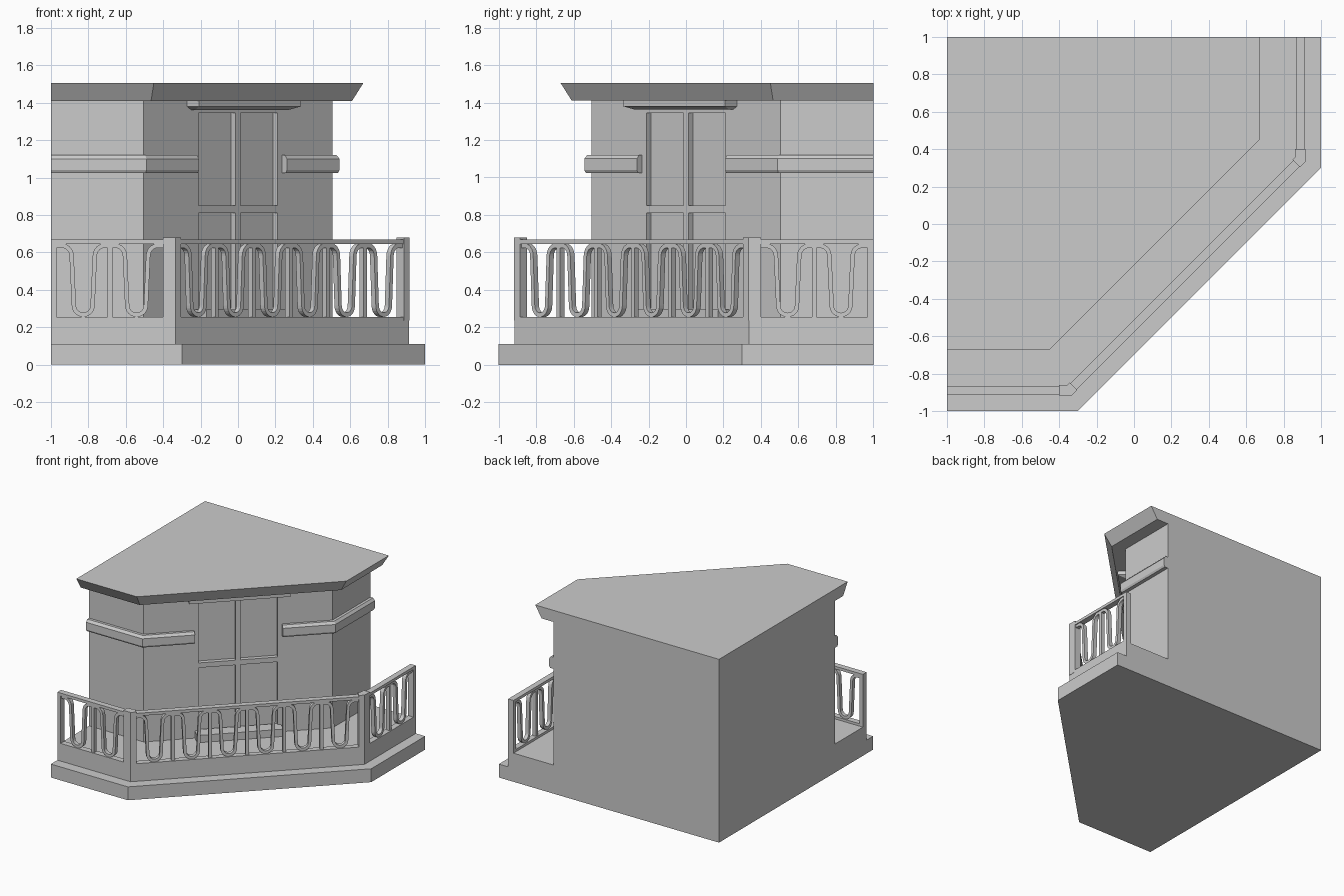
import bpy, bmesh, math
from mathutils import Vector

if "Cube" in bpy.data.objects:
    bpy.data.objects.remove(bpy.data.objects["Cube"])

R2 = math.sqrt(2)


def loft(bm, rings):
    """Join closed rings of points into a capped solid."""
    vs = [[bm.verts.new(p) for p in r] for r in rings]
    n = len(vs[0])
    for a, b in zip(vs, vs[1:]):
        for i in range(n):
            j = (i + 1) % n
            bm.faces.new((a[i], a[j], b[j], b[i]))
    bm.faces.new(vs[0][::-1])
    bm.faces.new(vs[-1])


def make(name, solids):
    bm = bmesh.new()
    for rings in solids:
        loft(bm, rings)
    bmesh.ops.recalc_face_normals(bm, faces=bm.faces)
    me = bpy.data.meshes.new(name)
    bm.to_mesh(me)
    bm.free()
    ob = bpy.data.objects.new(name, me)
    bpy.context.collection.objects.link(ob)
    return ob


def path(y, d, o=0.0):
    """Front, diagonal and right side plan line, moved inward by o."""
    y2 = y + o
    c = y2 + d - o * R2
    return [(-1, y2), (c, y2), (-y2, -c), (-y2, 1)]


def plan(y, d, z):
    return [(px, py, z) for px, py in path(y, d)] + [(-1, 1, z)]


def flip(rings):
    """Mirror across the diagonal axis."""
    return [[(-y, -x, z) for x, y, z in r] for r in rings]


def sweep(y, d, profile):
    """Profile of (inward offset, z) along the full plan line."""
    return [[(*path(y, d, o)[i], z) for o, z in profile] for i in range(4)]


def half_sweep(y, d, profile, start, end):
    """Profile from x=start round the corner to a square cut on the diagonal."""
    first = [(start, path(y, d, o)[1][1], z) for o, z in profile]
    mid = [(*path(y, d, o)[1], z) for o, z in profile]
    last = [(end - o / R2, end - d + o / R2, z) for o, z in profile]
    return [first, mid, last]


def diag(s, out, z):
    """Point on the diagonal wall: s along it, out in front of it."""
    return ((s + out) / R2, (s - out) / R2, z)


def diag_slab(s, out, z, back=0.02):
    return [diag(-s, -back, z), diag(s, -back, z), diag(s, out, z), diag(-s, out, z)]


# Stepped base
make("base_step", [[plan(-1, 0.7, 0), plan(-1, 0.7, 0.11)]])
make("balcony_floor", [[plan(-0.915, 0.58, 0.11), plan(-0.915, 0.58, 0.235)]])

# Walls with four recessed door panes
wall = make("walls", [[plan(-0.505, 0, 0.235), plan(-0.505, 0, 1.41)]])
panes = []
for z0, z1 in ((0.26, 0.81), (0.85, 1.345)):
    for sgn in (-1, 1):
        a, b = sorted((sgn * 0.018, sgn * 0.3))
        panes.append([[diag(a, -0.035, z), diag(b, -0.035, z), diag(b, 0.1, z), diag(a, 0.1, z)]
                      for z in (z0, z1)])
cutter = make("pane_cutter", panes)
cutter.hide_render = True
cutter.hide_viewport = True
mod = wall.modifiers.new("panes", "BOOLEAN")
mod.operation = "DIFFERENCE"
mod.solver = "EXACT"
mod.object = cutter

# Roof slab with sloped edge
make("roof", [[plan(-0.61, 0.145, 1.41), plan(-0.67, 0.22, 1.505)]])

# Wall band either side of the door
band = [(0.01, 1.025), (-0.03, 1.025), (-0.038, 1.04), (-0.038, 1.10), (-0.022, 1.12), (0.01, 1.12)]
left = half_sweep(-0.505, 0, band, -1, -0.235)
make("wall_band", [left, flip(left)])

# Door lintel and doorstep
make("door_lintel", [[diag_slab(0.355, 0.03, 1.362), diag_slab(0.385, 0.09, 1.38),
                      diag_slab(0.385, 0.09, 1.41)]])
make("door_step", [[diag_slab(0.325, 0.085, 0.235), diag_slab(0.325, 0.085, 0.295)]])

# Rails and posts
Y, D = -0.915, 0.58
for name, z0, z1 in (("top_rail", 0.645, 0.668), ("bottom_rail", 0.235, 0.255)):
    make(name, [sweep(Y, D, [(0, z0), (0.048, z0), (0.048, z1), (0, z1)])])
post = half_sweep(Y, D, [(-0.002, 0.235), (0.053, 0.235), (0.053, 0.68), (-0.002, 0.68)], -0.40, -0.305)
make("corner_posts", [post, flip(post)])
end = [[(x, y, z) for x, y in ((-1, Y), (-0.97, Y), (-0.97, Y + 0.048), (-1, Y + 0.048))]
       for z in (0.25, 0.65)]
make("end_posts", [end, flip(end)])


# Looped railing panels
def loop_line(w):
    """Half of one loop, from its bottom up to the top edge; then mirrored."""
    half = [(0.05 * math.sin(t), 0.316 - 0.05 * math.cos(t))
            for t in (i * math.pi / 12 for i in range(7))]
    half += [(0.062 + 0.05 * (1 - math.cos(t)), 0.58 + 0.055 * math.sin(t))
             for t in (i * math.pi / 10 for i in range(6))]
    half.append((w / 2, 0.635))
    return [(-x, z) for x, z in half[:0:-1]] + half


def panel(name, a, b, count):
    a, b = Vector(a), Vector(b)
    t = (b - a).normalized()
    n = Vector((-t.y, t.x))
    w = (b - a).length / count

    def at(s, o, z):
        p = a + t * s + n * o
        return (p.x, p.y, z)

    solids = []
    for k in range(count):
        line = [Vector(p) for p in loop_line(w)]
        rings = []
        for i, p in enumerate(line):
            e = (line[min(i + 1, len(line) - 1)] - line[max(i - 1, 0)]).normalized()
            q = Vector((-e.y, e.x)) * 0.0115
            s = (k + 0.5) * w
            u, v = p + q, p - q
            rings.append([at(s + u.x, 0.008, u.y), at(s + u.x, 0.04, u.y),
                          at(s + v.x, 0.04, v.y), at(s + v.x, 0.008, v.y)])
        solids.append(rings)
        if k:
            solids.append([[at(k * w + i, o, z) for i, o in
                            ((-0.013, 0.008), (0.013, 0.008), (0.013, 0.04), (-0.013, 0.04))]
                           for z in (0.25, 0.65)])
    make(name, solids)


panel("left_railing_loops", (-0.97, Y), (-0.40, Y), 2)
panel("diagonal_railing_loops", (-0.305, -0.885), (0.885, 0.305), 6)
panel("right_railing_loops", (-Y, 0.40), (-Y, 0.97), 2)
